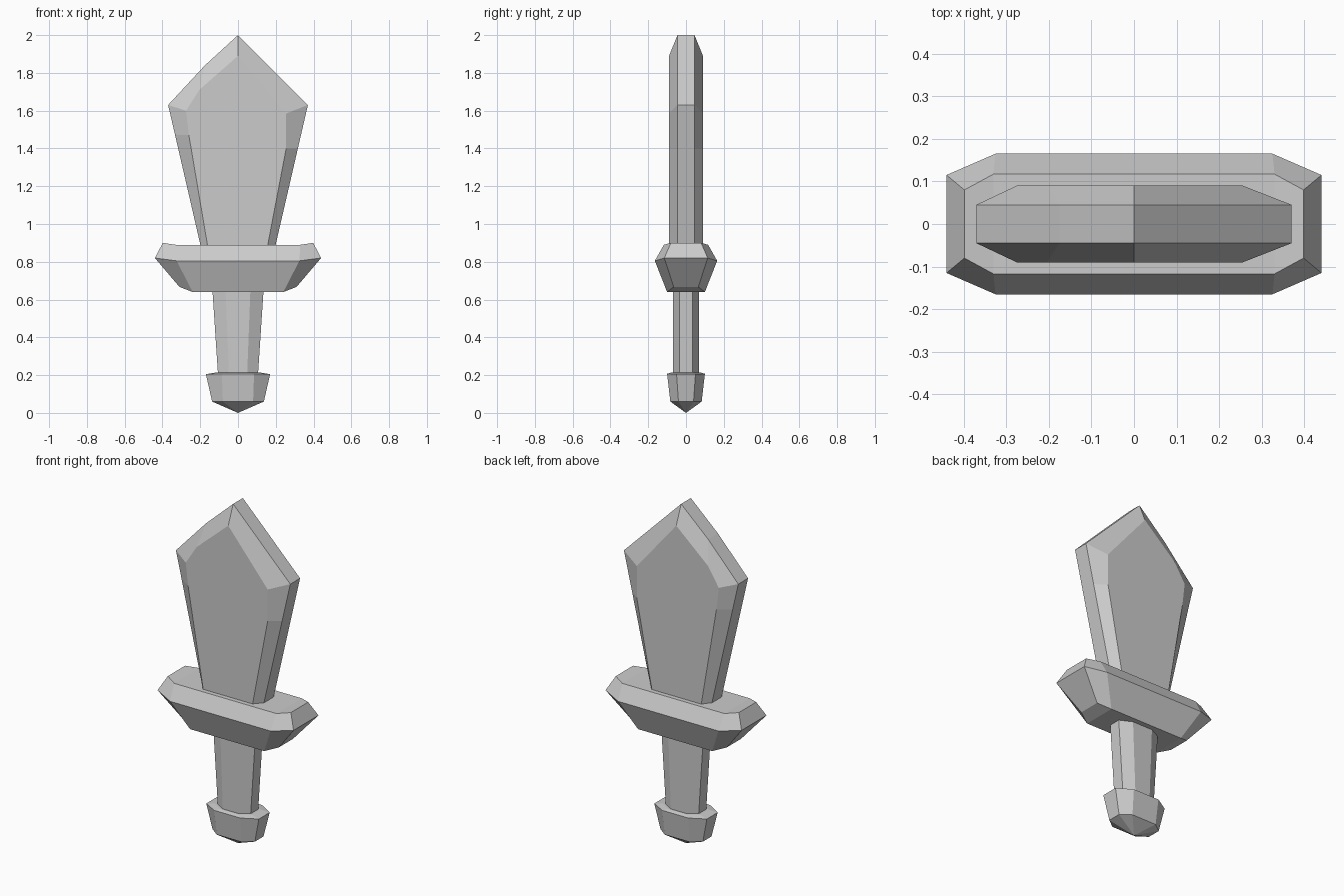
import bpy, bmesh

cube = bpy.data.objects.get("Cube")
if cube:
    bpy.data.objects.remove(cube, do_unlink=True)

# Single grey material
grey = bpy.data.materials.new("plain grey")
grey.use_nodes = True
colour = (0.6, 0.6, 0.6, 1)
grey.diffuse_color = colour
grey.node_tree.nodes["Principled BSDF"].inputs["Base Color"].default_value = colour

# Caps for an eight-point ring: two end quads and a middle quad
OCT_CAP = [(7, 0, 1, 6), (1, 2, 5, 6), (2, 3, 4, 5)]


def octagon(end, side):
    """Ring mirrored in x and y from one end corner and one side corner."""
    (ex, ey, ez), (sx, sy, sz) = end, side
    half = [(ex, ey, ez), (sx, sy, sz), (-sx, sy, sz), (-ex, ey, ez)]
    return half + [(x, -y, z) for x, y, z in reversed(half)]


def loft(name, rings, start_cap, end_cap, tip=None):
    """Skin successive rings; the start can close to a tip point instead."""
    bm = bmesh.new()
    loops = [[bm.verts.new(p) for p in ring] for ring in rings]
    n = len(loops[0])
    for a, b in zip(loops, loops[1:]):
        for i in range(n):
            j = (i + 1) % n
            bm.faces.new((a[i], a[j], b[j], b[i]))
    if tip:
        point = bm.verts.new(tip)
        for i in range(n):
            bm.faces.new((point, loops[0][(i + 1) % n], loops[0][i]))
    else:
        for cap in start_cap:
            bm.faces.new([loops[0][i] for i in reversed(cap)])
    for cap in end_cap:
        bm.faces.new([loops[-1][i] for i in cap])
    bmesh.ops.recalc_face_normals(bm, faces=bm.faces)
    mesh = bpy.data.meshes.new(name)
    bm.to_mesh(mesh)
    bm.free()
    mesh.materials.append(grey)
    obj = bpy.data.objects.new(name, mesh)
    bpy.context.collection.objects.link(obj)
    return obj


# Blade: flat plate with a broad bevel, slightly curved on its right edge
outer = [(-.19, .85), (-.333, 1.47), (-.37, 1.63), (-.175, 1.84),
         (0, 2), (.37, 1.63), (.317, 1.40), (.19, .85)]
inner = [(-.155, .85), (-.26, 1.47), (-.275, 1.60), (-.205, 1.71),
         (0, 1.89), (.255, 1.585), (.255, 1.40), (.15, .85)]
layers = [(inner, -.09), (outer, -.045), (outer, .045), (inner, .09)]
loft("blade", [[(x, y, z) for x, z in shape] for shape, y in layers],
     [range(8)], [range(8)])

# Guard: long octagonal block, widest near the top with raised ends
loft("guard", [octagon((.31, .065, .667), (.24, .10, .64)),
               octagon((.44, .115, .82), (.325, .165, .805)),
               octagon((.398, .08, .90), (.33, .117, .89))],
     OCT_CAP, OCT_CAP)

# Grip: tapered octagonal column
loft("grip", [octagon((.105, .035, .19), (.048, .07, .19)),
              octagon((.136, .035, .66), (.066, .07, .66))],
     OCT_CAP, OCT_CAP)

# Pommel: octagonal cup with a shallow pointed base
loft("pommel", [octagon((.137, .04, .06), (.08, .083, .06)),
                octagon((.17, .05, .205), (.085, .10, .207)),
                octagon((.12, .04, .213), (.06, .08, .213))],
     OCT_CAP, OCT_CAP, tip=(0, 0, 0))
